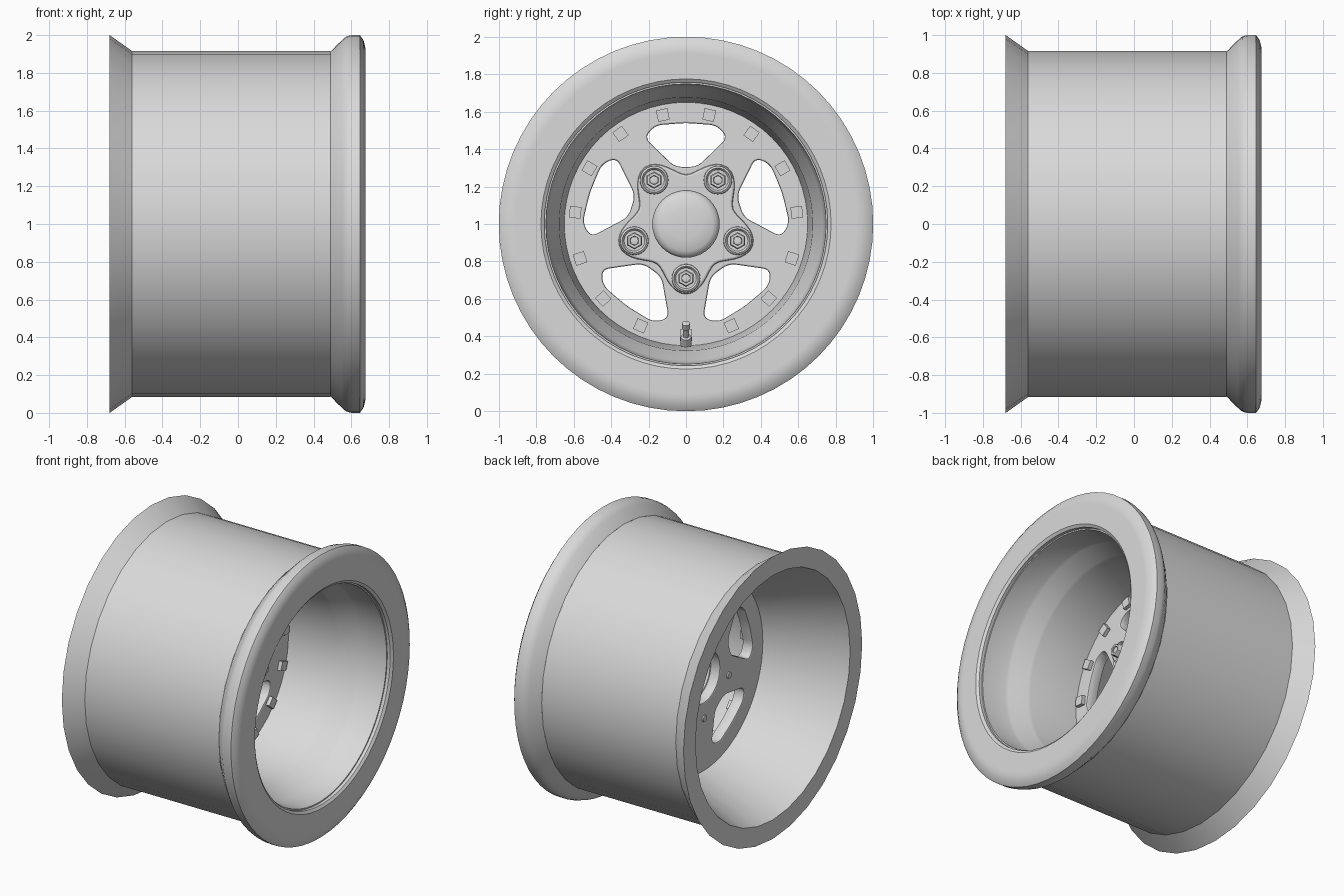
import bpy, bmesh
from math import pi, sin, cos, radians
from mathutils import Matrix, Vector

cube = bpy.data.objects.get("Cube")
if cube:
    bpy.data.objects.remove(cube, do_unlink=True)

metal = bpy.data.materials.new("light_grey_metal")
metal.use_nodes = True
GREY = (0.7, 0.7, 0.7, 1)
metal.diffuse_color = GREY
metal.node_tree.nodes["Principled BSDF"].inputs["Base Color"].default_value = GREY

CENTRE = Vector((0, 0, 1))
DISC = -0.06  # front of the wheel disc along the axle
# Local x, y, z become world y, z, x, so flat outlines face along the axle
FACE_ON = Matrix(((0, 0, 1, 0), (1, 0, 0, 0), (0, 1, 0, 1), (0, 0, 0, 1)))


def select_only(obj):
    bpy.ops.object.select_all(action='DESELECT')
    obj.select_set(True)
    bpy.context.view_layer.objects.active = obj


def finish(obj):
    select_only(obj)
    bpy.ops.object.shade_smooth_by_angle(angle=radians(32))
    return obj


def add_mesh(name, bm):
    mesh = bpy.data.meshes.new(name)
    bm.to_mesh(mesh)
    bm.free()
    mesh.materials.append(metal)
    obj = bpy.data.objects.new(name, mesh)
    bpy.context.collection.objects.link(obj)
    return obj


def lathe(name, profile, steps=32, centre=CENTRE):
    """Spin (x, radius) points around the axle direction."""
    bm = bmesh.new()
    verts = [bm.verts.new((x, 0, r)) for x, r in profile]
    edges = [bm.edges.new(pair) for pair in zip(verts, verts[1:])]
    bmesh.ops.spin(bm, geom=verts + edges, cent=(0, 0, 0), axis=(1, 0, 0),
                   angle=2 * pi, steps=steps)
    bmesh.ops.remove_doubles(bm, verts=bm.verts, dist=1e-4)
    bmesh.ops.recalc_face_normals(bm, faces=bm.faces)
    obj = add_mesh(name, bm)
    obj.location = centre
    return finish(obj)


def circle(radius, count):
    return [(radius * cos(2 * pi * i / count), radius * sin(2 * pi * i / count))
            for i in range(count)]


def rounded(corners, size, steps=5):
    """Replace each corner by a short quadratic curve."""
    out = []
    for i, c in enumerate(corners):
        c = Vector(c)
        before, after = Vector(corners[i - 1]), Vector(corners[(i + 1) % len(corners)])
        a = c + (before - c).normalized() * size
        b = c + (after - c).normalized() * size
        for k in range(steps + 1):
            t = k / steps
            out.append(a * (1 - t) ** 2 + c * 2 * t * (1 - t) + b * t * t)
    return out


def plate(name, outlines, back, front, bevel):
    """Flat plate with holes, from filled outlines."""
    curve = bpy.data.curves.new(name, 'CURVE')
    curve.dimensions = '2D'
    curve.fill_mode = 'BOTH'
    curve.extrude = (front - back) / 2 - bevel
    curve.bevel_depth = bevel
    curve.bevel_resolution = 1
    curve.offset = -bevel
    for points in outlines:
        spline = curve.splines.new('POLY')
        spline.points.add(len(points) - 1)
        for p, (x, y) in zip(spline.points, points):
            p.co = (x, y, 0, 1)
        spline.use_cyclic_u = True
    curve.materials.append(metal)
    obj = bpy.data.objects.new(name, curve)
    bpy.context.collection.objects.link(obj)
    obj.matrix_world = Matrix.Translation(((back + front) / 2, 0, 0)) @ FACE_ON
    select_only(obj)
    bpy.ops.object.convert(target='MESH')
    return finish(bpy.context.view_layer.objects.active)


def turn(points, angle):
    c, s = cos(angle), sin(angle)
    return [(x * c - y * s, x * s + y * c) for x, y in points]


def on_circle(radius, angle, x):
    return Vector((x, radius * cos(angle), 1 + radius * sin(angle)))


# Barrel with flared back edge and tapered inside
lathe("rim_barrel", [(0.49, 0.915), (-0.56, 0.915), (-0.68, 1.0), (-0.68, 0.865),
                     (DISC - 0.07, 0.665)])

# Thick front lip, flat face and stepped dish down to the disc
lathe("front_lip", [
    (0.49, 0.912), (0.52, 0.944), (0.55, 0.973), (0.572, 0.992), (0.6, 1.0),
    (0.645, 1.0), (0.665, 0.972), (0.675, 0.93), (0.675, 0.91), (0.675, 0.775),
    (0.662, 0.757), (0.64, 0.757), (0.64, 0.748), (0.46, 0.738), (0.44, 0.731),
    (0.32, 0.683), (0.3, 0.677), (DISC, 0.65)], 64)

# Wheel disc with five rounded windows
window = rounded([(-0.222, 0.462), (-0.165, 0.527), (0, 0.54), (0.165, 0.527),
                  (0.222, 0.462), (0.06, 0.305), (-0.06, 0.305)], 0.042)
windows = [turn(window, 2 * pi * i / 5) for i in range(5)]
plate("wheel_disc", [circle(0.665, 64), circle(0.18, 32)] + windows,
      DISC - 0.08, DISC, 0.008)

# Raised star-shaped hub pad reaching out to the lugs
star = []
for i in range(80):
    a = 2 * pi * i / 80
    r = 0.32 + 0.055 * cos(5 * (a + pi / 2))
    star.append((r * cos(a), r * sin(a)))
plate("hub_pad", [star, circle(0.17, 32)], DISC - 0.01, DISC + 0.02, 0.012)

# Centre cap, hollow towards the back
lathe("centre_cap", [(DISC - 0.07, 0.18), (DISC + 0.08, 0.18), (DISC + 0.1, 0.168),
                     (DISC + 0.112, 0.145), (DISC + 0.12, 0.08), (DISC + 0.122, 0)], 40)

# Lug seats, hex nuts and studs
for i in range(5):
    spot = on_circle(0.29, -pi / 2 + 2 * pi * i / 5, DISC)
    lathe(f"lug_seat_{i + 1}", [(0.0, 0.078), (0.035, 0.075), (0.042, 0.065),
                                (0.028, 0.055), (0.028, 0.0)], 24, spot)
    lathe(f"lug_nut_{i + 1}", [(0.02, 0.046), (0.07, 0.046), (0.08, 0.04),
                               (0.08, 0.026), (0.06, 0.024), (0.06, 0.0)], 6, spot)
    lathe(f"lug_stud_{i + 1}", [(-0.09, 0.0), (-0.09, 0.022), (0.07, 0.022),
                                (0.075, 0.0)], 12, spot)

# Ring of small square blocks around the disc edge
for i in range(15):
    a = -pi / 2 + 2 * pi * i / 15
    bm = bmesh.new()
    bmesh.ops.create_cube(bm, size=1)
    bmesh.ops.scale(bm, vec=(0.045, 0.062, 0.062), verts=bm.verts)
    block = add_mesh(f"edge_block_{i + 1}", bm)
    block.location = on_circle(0.595, a, DISC + 0.004)
    block.rotation_euler.x = a

# Valve stem leaning out of the barrel at the bottom
valve = lathe("valve_stem", [(0, 0), (0, 0.03), (0.055, 0.028), (0.06, 0.017),
                             (0.11, 0.017), (0.115, 0.021), (0.15, 0.021),
                             (0.155, 0.0)], 12, Vector((DISC + 0.06, 0, 0.355)))
valve.rotation_euler.y = radians(-50)
